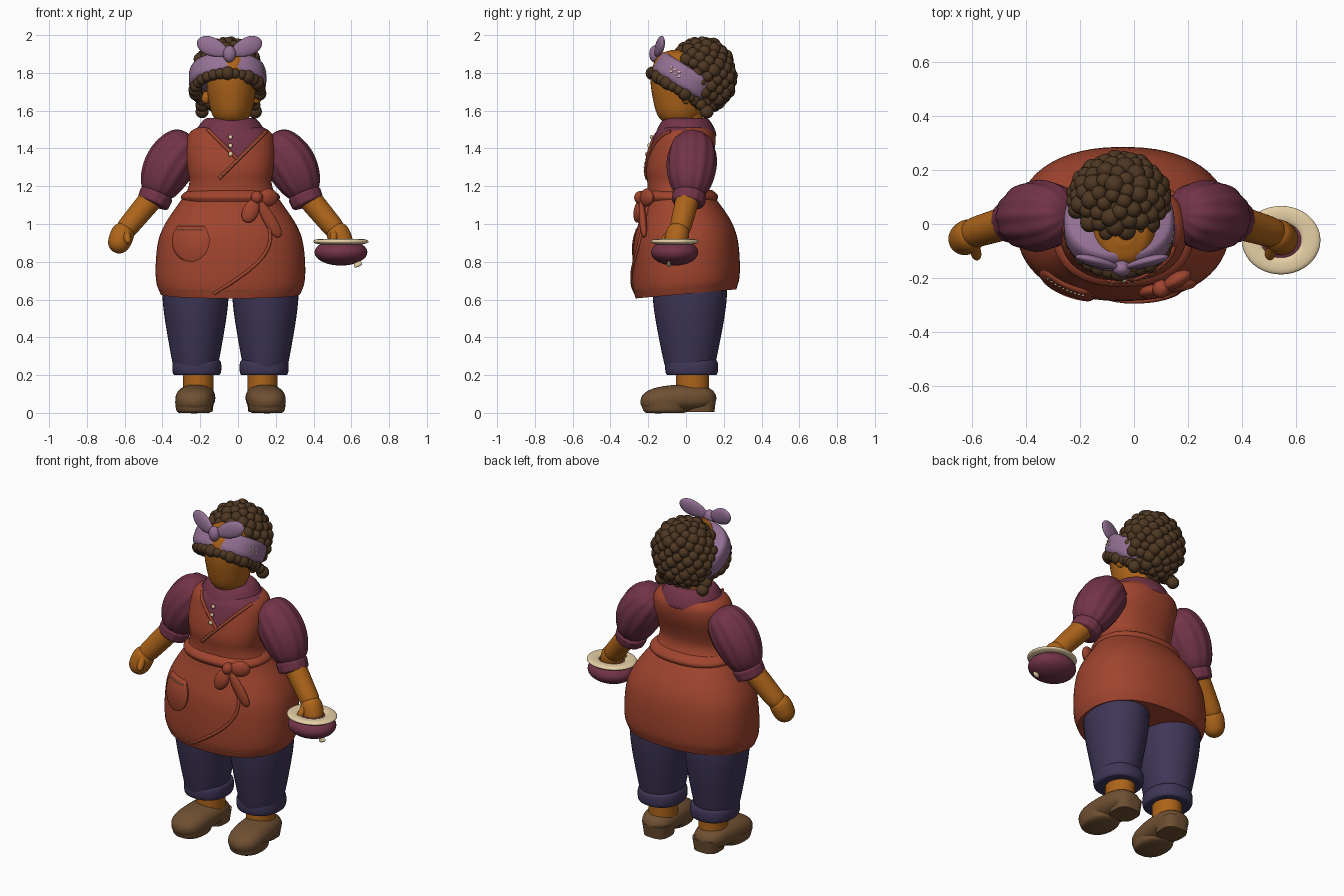
import bpy, bmesh, math, random
from mathutils import Vector

random.seed(4)
if "Cube" in bpy.data.objects:
    bpy.data.objects.remove(bpy.data.objects["Cube"], do_unlink=True)


def material(name, *rgb):
    mat = bpy.data.materials.new(name)
    mat.use_nodes = True
    mat.diffuse_color = (*rgb, 1)
    mat.node_tree.nodes["Principled BSDF"].inputs["Base Color"].default_value = (*rgb, 1)
    return mat


APRON = material("rust_apron", .35, .058, .027)
SKIN = material("warm_skin", .42, .128, .01)
SHIRT = material("plum_cloth", .17, .034, .064)
DENIM = material("indigo_denim", .049, .037, .096)
LEATHER = material("brown_leather", .16, .08, .032)
HAIR = material("dark_brown_hair", .076, .038, .016)
LILAC = material("lilac_scarf", .3, .165, .3)
CREAM = material("cream_trim", .79, .63, .38)
MIDDLE = -.04


def finish(name, mesh_data, *materials):
    bmesh.ops.recalc_face_normals(mesh_data, faces=mesh_data.faces[:])
    mesh = bpy.data.meshes.new(name)
    mesh_data.to_mesh(mesh)
    mesh_data.free()
    for mat in materials:
        mesh.materials.append(mat)
    part = bpy.data.objects.new(name, mesh)
    bpy.context.collection.objects.link(part)
    bpy.ops.object.select_all(action="DESELECT")
    part.select_set(True)
    bpy.context.view_layer.objects.active = part
    bpy.ops.object.shade_smooth_by_angle(angle=math.radians(55))
    return part


def bridge(rings):
    """Skin through rings of points, closed at both ends."""
    mesh_data = bmesh.new()
    rows = [[mesh_data.verts.new(point) for point in points] for points in rings]
    count = len(rows[0])
    for low, high in zip(rows, rows[1:]):
        for i in range(count):
            j = (i + 1) % count
            mesh_data.faces.new((low[i], low[j], high[j], high[i]))
    mesh_data.faces.new(rows[0])
    mesh_data.faces.new(rows[-1])
    return mesh_data


def ring(centre, across, along, sides=40, power=2, ripple=0):
    """Superellipse around a centre; ripple gathers the cloth."""
    points = []
    for i in range(sides):
        angle = math.tau * i / sides
        x, y = math.cos(angle), math.sin(angle)
        reach = (abs(x) ** power + abs(y) ** power) ** (-1 / power) + ripple * math.cos(12 * angle)
        points.append(Vector(centre) + Vector(across) * x * reach + Vector(along) * y * reach)
    return points


def soften(profile):
    """Round a profile by repeated corner cutting."""
    points = [Vector(pair) for pair in profile]
    for _ in range(3):
        cut = [point for a, b in zip(points, points[1:]) for point in (a.lerp(b, .25), a.lerp(b, .75))]
        points = [points[0], *cut, points[-1]]
    return points


def column(name, mat, x, y, depth, profile, **style):
    """Upright form from (height, half width) pairs; depth is relative to width."""
    rings = [ring((x, y, z), (r, 0, 0), (0, r * depth, 0), **style) for z, r in soften(profile)]
    return finish(name, bridge(rings), mat)


def tube(name, mat, path, radii, flat=1, **style):
    rings = []
    for i, (point, radius) in enumerate(zip(path, radii)):
        heading = (path[min(i + 1, len(path) - 1)] - path[max(i - 1, 0)]).normalized()
        guide = Vector((0, 0, 1)) if abs(heading.y) > .9 else Vector((0, 1, 0))
        along = (guide - heading * heading.dot(guide)).normalized()
        rings.append(ring(point, heading.cross(along) * radius, along * radius * flat, **style))
    finish(name, bridge(rings), mat)


def limb(name, mat, start, end, first, last, bulge=0, bend=(0, 0, 0), blunt=8, **style):
    """Round-ended limb that tapers, swells and bends between two points."""
    path, radii = [], []
    for i in range(25):
        t = (1 - math.cos(math.pi * i / 24)) / 2
        swell = math.sin(math.pi * t)
        path.append(Vector(start).lerp(Vector(end), t) + Vector(bend) * swell)
        tip = math.sqrt(max(.01, 1 - abs(2 * t - 1) ** blunt))
        radii.append((first + (last - first) * t + bulge * swell) * tip)
    tube(name, mat, path, radii, **style)


def balls(name, mat, spots, detail=3):
    """One object made of ellipsoids (centre, radii)."""
    mesh_data = bmesh.new()
    for centre, radii in spots:
        for vert in bmesh.ops.create_icosphere(mesh_data, subdivisions=detail, radius=1)["verts"]:
            vert.co = Vector(centre) + vert.co * Vector(radii)
    finish(name, mesh_data, mat)


# Apron and shirt body
body = soften([(.63, .37), (.7, .4), (.9, .39), (1, .35), (1.1, .28), (1.2, .21),
               (1.3, .23), (1.4, .24), (1.5, .22), (1.53, .1)])
DEPTH, POWER = .72, 2.3


def lean(z):
    return -.05 * math.exp(-((z - 1.25) / .15) ** 2)


def front(x, z, lift=0):
    """Point on the front of the body."""
    low, high = next((a, b) for a, b in zip(body, body[1:]) if a.x <= z <= b.x)
    radius = low.lerp(high, (z - low.x) / (high.x - low.x)).y
    reach = max(0, 1 - abs((x - MIDDLE) / radius) ** POWER) ** (1 / POWER)
    return Vector((x, lean(z) - radius * DEPTH * reach - lift, z))


torso = bridge([ring((MIDDLE, lean(z), z), (r, 0, 0), (0, r * DEPTH, 0), sides=64, power=POWER) for z, r in body])
for vert in torso.verts:
    vert.co.z += .09 * vert.co.y * max(0, min(1, (.9 - vert.co.z) * 4))
for side in (-1, 1):
    chest = [f for f in torso.faces if f.calc_center_median().z > 1.25 and f.calc_center_median().y < 0]
    edges = {edge for face in chest for edge in face.edges}
    verts = {vert for face in chest for vert in face.verts}
    bmesh.ops.bisect_plane(torso, geom=[*verts, *edges, *chest], plane_co=(0, 0, 1.34), plane_no=(side, 0, -1))
for face in torso.faces:
    x, y, z = face.calc_center_median()
    face.material_index = int(z > 1.51 or (y < 0 and z > 1.34 + abs(x)))
finish("apron_body", torso, APRON, SHIRT)


def drape(start, end, count, bow=0, lift=.003):
    """Points laid over the front of the body between two (x, z) places."""
    line = [(i / count, Vector(start).lerp(Vector(end), i / count)) for i in range(count + 1)]
    return [front(spot.x + bow * math.sin(math.pi * t), spot.y, lift) for t, spot in line]


for name, start, end, bow in (("neckline_right", (-.16, 1.5), (0, 1.34), 0),
                              ("neckline_left", (.15, 1.49), (-.1, 1.24), 0),
                              ("wrap_edge", (.1, 1.1), (-.13, .63), .17)):
    path = drape(start, end, 24, bow)
    tube(name, APRON, path, [.009] * len(path), sides=10)
column("waistband", APRON, MIDDLE, lean(1.15), .77, [(1.12, .25), (1.14, .265), (1.16, .255), (1.18, .22)], power=POWER)

# Pocket and stitching
outline = ring((0, 0, 0), (.1, 0, 0), (0, .11, 0))
finish("pocket", bridge([[front(MIDDLE - .21 + p.x * size, .91 + min(p.y, .08) * size, lift) for p in outline]
                         for size, lift in ((1, -.01), (1, .01), (.9, .016), (.1, .016))]), APRON)
stitches = drape((-.32, .97), (-.19, .97), 9, lift=.019) + drape((-.3, .645), (.2, .645), 14, lift=.006)
stitches += drape((.13, 1.47), (-.08, 1.26), 10, lift=.012)
balls("stitches", CREAM, [(spot, (.006, .004, .003)) for spot in stitches], 1)

# Waist bow
knot = Vector((.1, -.24, 1.14))
balls("bow_knot", APRON, [(knot, (.032, .035, .035))])
for name, end, width in (("bow_loop_left", (.21, -.18, 1.14), .03), ("bow_loop_right", (.04, -.26, 1.01), .025),
                         ("bow_tail", (.22, -.22, .93), .015)):
    limb(name, APRON, knot, end, .01, .025, bulge=width, flat=.6)

# Collar with two points, and shirt buttons
collar = column("collar", SHIRT, MIDDLE, 0, .86, [(1.46, .16), (1.46, .19), (1.5, .18), (1.56, .14), (1.56, .1)])
for vert in collar.data.vertices:
    if vert.co.y < -.05 and vert.co.z < 1.5:
        drop = max(0, 1 - abs(abs(vert.co.x - MIDDLE) - .07) / .06)
        vert.co += Vector((0, -.02, -.05)) * drop
balls("buttons", CREAM, [(front(MIDDLE, 1.37 + .045 * i, .012), (.012, .008, .012)) for i in range(3)])

# Limbs and clothing on both sides
for side, word in ((1, "left"), (-1, "right")):
    def at(offset, y, z):
        return Vector((MIDDLE + side * offset, y, z))

    limb(word + "_sleeve", SHIRT, at(.2, .04, 1.46), at(.4, .02, 1.13), .09, .08, bulge=.045,
         bend=(side * .02, 0, .02), sides=60, ripple=.025)
    limb(word + "_cuff", SHIRT, at(.385, .02, 1.17), at(.415, .01, 1.1), .09, .085, sides=60, ripple=.015)
    limb(word + "_forearm", SKIN, at(.38, .02, 1.18), at(.58, -.04, .94), .065, .055)
    limb(word + "_hand", SKIN, at(.55, -.03, 1), at(.61, -.07, .85), .055, .05, bulge=.01, blunt=4)
    limb(word + "_thumb", SKIN, at(.56, -.05, .99), at(.54, -.13, .9), .02, .02, blunt=4)

    column(word + "_trouser_leg", DENIM, at(.185, 0, 0).x, .02, 1.12, [(.22, .11), (.3, .13), (.6, .18), (.75, .17)])
    column(word + "_trouser_cuff", DENIM, at(.178, 0, 0).x, .03, 1.08,
           [(.2, .1), (.2, .13), (.28, .13), (.28, .1)], power=POWER)
    column(word + "_ankle", SKIN, at(.17, 0, 0).x, .035, 1.1, [(.08, .08), (.24, .08)])
    limb(word + "_shoe", LEATHER, at(.17, .16, .075), at(.2, -.24, .05), .09, .095, bulge=.01,
         bend=(0, 0, .015), blunt=5, flat=.7, power=POWER)
    column(word + "_heel", LEATHER, at(.17, 0, 0).x, .075, 1, [(.005, .075), (.08, .085)], power=3)
    column(word + "_sole", LEATHER, at(.193, 0, 0).x, -.11, 1.25, [(0, .08), (.01, .095), (.06, .1)], power=POWER)

# Round cushion with a cream ring and a hanging tag
balls("cushion", SHIRT, [((.545, -.06, .85), (.14, .125, .07))], 4)
column("cushion_ring", CREAM, .545, -.06, .87, [(.89, .1), (.9, .15), (.92, .14), (.92, .08), (.9, .07)])
limb("tag", CREAM, (.62, -.09, .82), (.64, -.09, .775), .012, .025, flat=.5, sides=4)

# Head and neck
column("neck", SKIN, MIDDLE, .01, 1, [(1.48, .08), (1.64, .08)])
column("head", SKIN, -.035, -.035, 1.15, [(1.53, .03), (1.55, .1), (1.7, .13), (1.8, .135), (1.9, .1), (1.92, .04)])
balls("ears", SKIN, [((-.035 + side * .135, 0, 1.67), (.025, .025, .035)) for side in (-1, 1)])

# Curly hair: core, dense curls, side locks and a fringe below the scarf
crown, size = Vector((-.055, .085, 1.785)), Vector((.165, .155, .18))
curls = [(crown, size)]


def curl(spot):
    curls.append((spot, [random.uniform(.027, .038)] * 3))


for i in range(150):
    height = 1 - (2 * i + 1) / 150
    spread, angle = math.sqrt(1 - height * height), i * 2.4
    spot = crown + size * Vector((spread * math.cos(angle), spread * math.sin(angle), height))
    if spot.y > .03 or spot.z > 1.87:
        curl(spot)
slope, axis = Vector((0, .85, -.53)), Vector((0, .53, .85))
scarf = Vector((-.055, 0, 1.77))
for spot in ring(scarf - axis * .07, (.172, 0, 0), slope * .165, sides=28):
    curl(spot)
for side in (-1, 1):
    for i in range(4):
        curl((-.05 + side * .14, .02 + .03 * i, 1.7 - .035 * i))
balls("curly_hair", HAIR, curls)

# Scarf band, bow and small embroidery
rings = []
for i in range(-6, 7):
    radius = .205 - .02 * (i / 6) ** 4
    rings.append(ring(scarf + axis * i / 100, (radius, 0, 0), slope * radius * .9, sides=56, power=POWER))
finish("scarf_band", bridge(rings), LILAC)
for side, word in ((1, "left"), (-1, "right")):
    limb(word + "_scarf_ear", LILAC, (-.045, -.165, 1.9), (-.045 + side * .17, -.12, 1.97), .02, .045,
         bulge=.015, blunt=3, flat=.4)
balls("scarf_knot", LILAC, [((-.045, -.165, 1.9), (.034, .03, .045))])
spots = []
for i in range(6):
    back = (i - 8) / 15
    width = .206 * (1 - abs(back) ** POWER) ** (1 / POWER)
    spots.append(scarf + Vector((width, 0, 0)) + slope * back * .18 + axis * (-1) ** i / 100)
balls("embroidery", CREAM, [(spot, (.004, .009, .006)) for spot in spots], 1)
